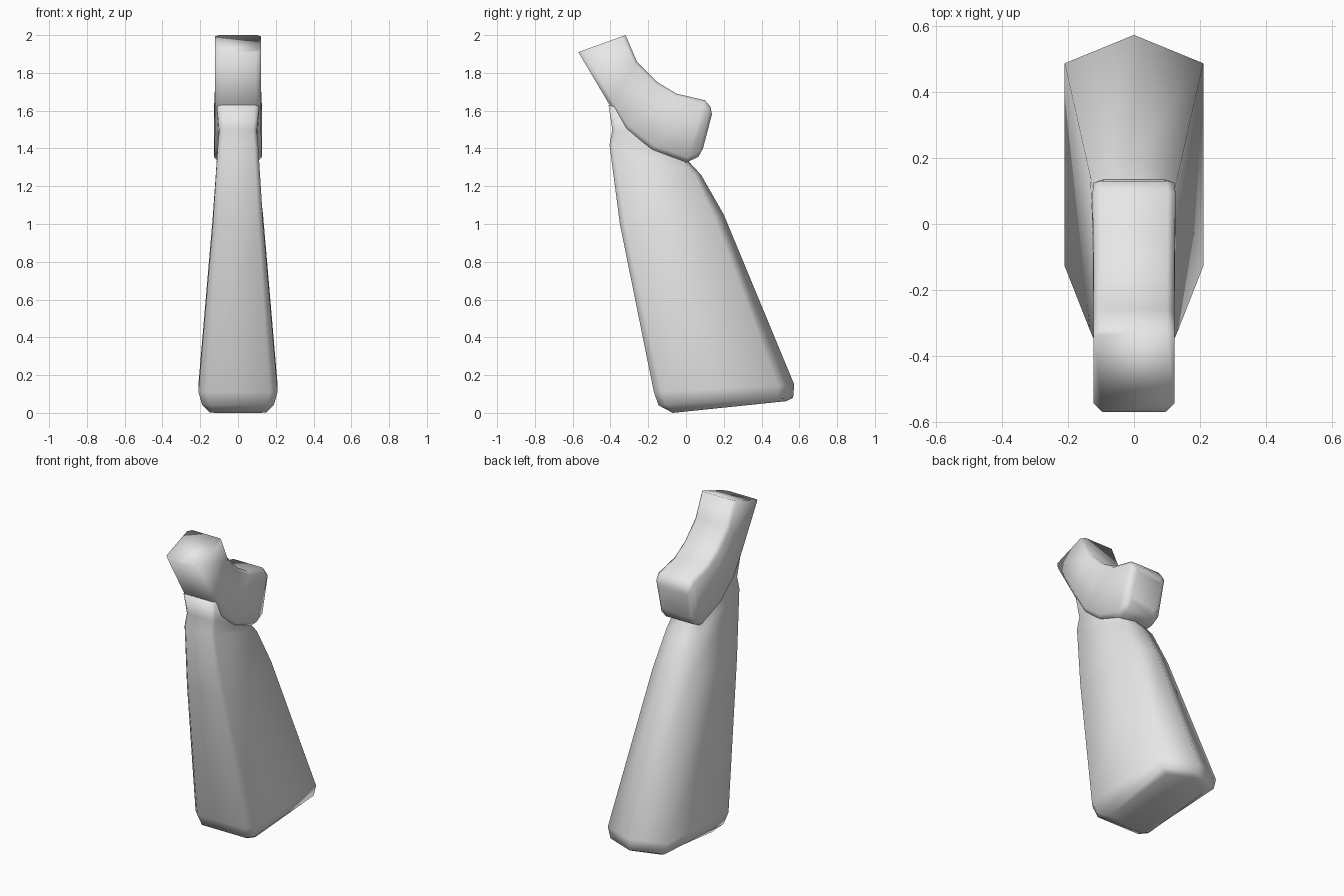
import bpy, bmesh
from mathutils import Vector

if "Cube" in bpy.data.objects:
    bpy.data.objects.remove(bpy.data.objects["Cube"], do_unlink=True)

grey = bpy.data.materials.new("plain_grey")
grey.use_nodes = True
grey.diffuse_color = (0.8, 0.8, 0.8, 1)
grey.node_tree.nodes["Principled BSDF"].inputs["Base Color"].default_value = (0.8, 0.8, 0.8, 1)


def loft(name, rings, outline):
    """Skin rings of (front y, front z, back y, back z, half width).
    The outline gives (share of width, inset from front, inset from back)."""
    bm = bmesh.new()
    loops = []
    for fy, fz, by, bz, w in rings:
        front, back = Vector((0, fy, fz)), Vector((0, by, bz))
        along = (back - front).normalized()
        half = []
        for share, a, b in outline:
            p = front + along * a * w if b is None else back - along * b * w
            half.append(p + Vector((share * w, 0, 0)))
        other = [Vector((-p.x, p.y, p.z)) for p in reversed(half) if p.x > 0.001]
        loops.append([bm.verts.new(p) for p in half + other])
    n = len(loops[0])
    for low, high in zip(loops, loops[1:]):
        for i in range(n):
            j = (i + 1) % n
            bm.faces.new((low[i], low[j], high[j], high[i]))
    bm.faces.new(loops[0])
    bm.faces.new(loops[-1])
    bmesh.ops.recalc_face_normals(bm, faces=bm.faces)
    for f in bm.faces:
        f.smooth = True
    mesh = bpy.data.meshes.new(name)
    bm.to_mesh(mesh)
    bm.free()
    mesh.materials.append(grey)
    obj = bpy.data.objects.new(name, mesh)
    bpy.context.collection.objects.link(obj)
    return obj


# Flared handle: flat front with soft corners, ridged back, sloping foot
loft("handle", [
    (-0.07, 0.0, 0.53, 0.062, 0.15),
    (-0.145, 0.04, 0.567, 0.08, 0.19),
    (-0.17, 0.11, 0.573, 0.15, 0.21),
    (-0.35, 1.0, 0.20, 1.05, 0.133),
    (-0.405, 1.42, 0.08, 1.26, 0.107),
    (-0.39, 1.5, 0.015, 1.33, 0.10),
    (-0.41, 1.63, -0.02, 1.5, 0.112),
], [(0.8, 0, None), (1, 0.2, None), (1, 0, 0.41), (0, 0, 0)])

# Curved saddle across the top, rising to a flat front end
loft("top_saddle", [
    (-0.57, 1.91, -0.32, 2.0, 0.122),
    (-0.41, 1.64, -0.26, 1.86, 0.122),
    (-0.32, 1.50, -0.15, 1.75, 0.122),
    (-0.18, 1.39, -0.05, 1.69, 0.124),
    (0.0, 1.325, 0.10, 1.655, 0.126),
    (0.065, 1.355, 0.13, 1.62, 0.122),
    (0.09, 1.40, 0.137, 1.58, 0.10),
], [(0.78, 0, None), (1, 0.22, None), (1, 0, 0.16), (0.82, 0, 0)])
